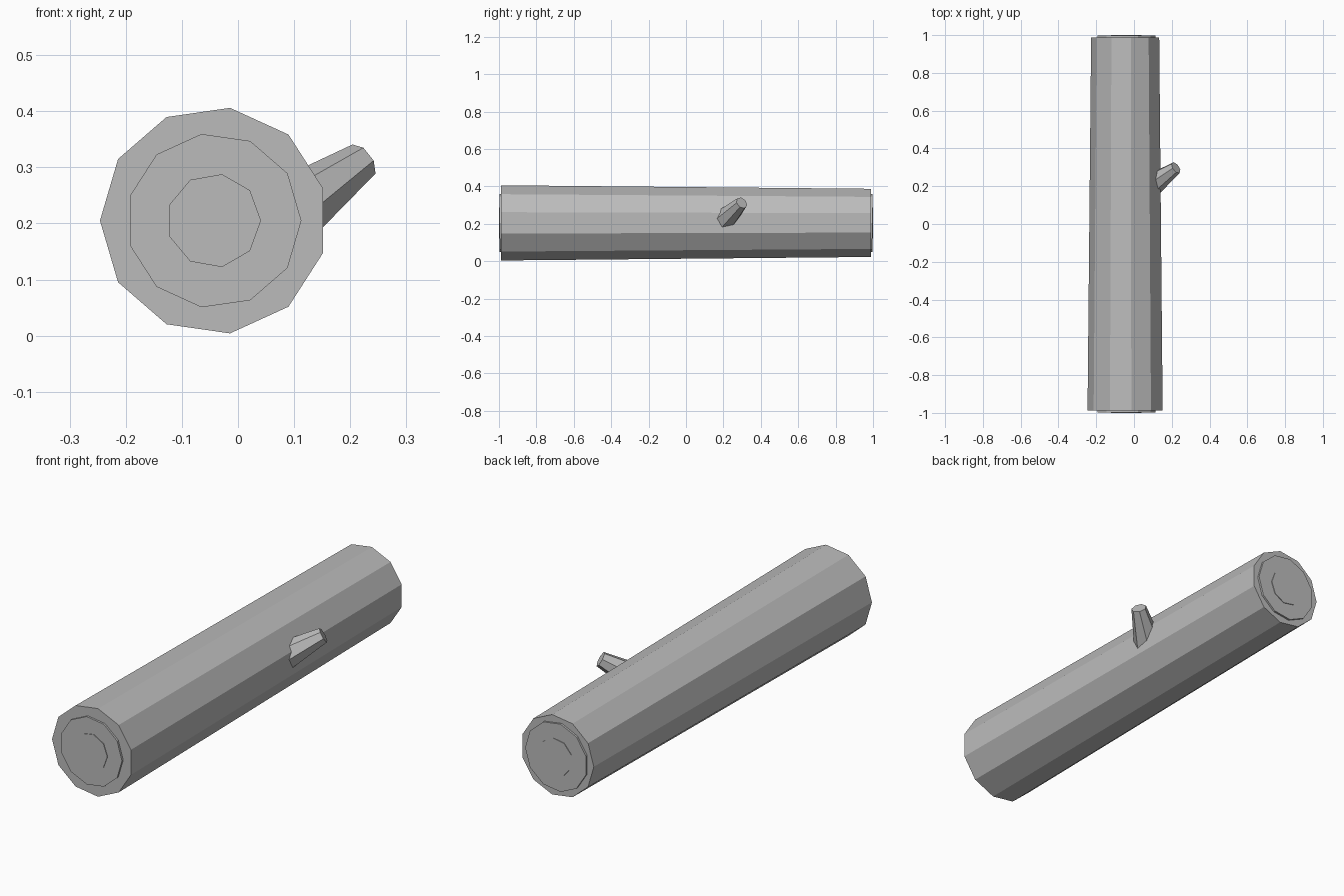
import bpy
import bmesh
from math import pi
from mathutils import Matrix, Vector

if "Cube" in bpy.data.objects:
    bpy.data.objects.remove(bpy.data.objects["Cube"], do_unlink=True)

grey = bpy.data.materials.new("wood grey")
grey.use_nodes = True
grey.diffuse_color = (0.5, 0.5, 0.5, 1)
grey.node_tree.nodes["Principled BSDF"].inputs["Base Color"].default_value = grey.diffuse_color


def tapered(name, start, end, r_start, r_end, sides, turn=0.0):
    """Flat-shaded tapered prism running from start to end."""
    start, end = Vector(start), Vector(end)
    axis = end - start
    bm = bmesh.new()
    bmesh.ops.create_cone(bm, cap_ends=True, segments=sides,
                          radius1=r_start, radius2=r_end, depth=axis.length)
    rot = axis.to_track_quat('Z', 'X' if abs(axis.normalized().y) < 0.9 else 'Y')
    if abs(axis.normalized().y) > 0.9:
        # Prisms along y: the first corner points up for turn = 0
        rot = Matrix.Rotation(-pi / 2, 4, 'X') @ Matrix.Rotation(-pi / 2, 4, 'Z')
    else:
        rot = rot.to_matrix().to_4x4()
    place = Matrix.Translation((start + end) / 2) @ rot @ Matrix.Rotation(turn, 4, 'Z')
    bmesh.ops.transform(bm, matrix=place, verts=bm.verts)
    mesh = bpy.data.meshes.new(name)
    bm.to_mesh(mesh)
    bm.free()
    mesh.materials.append(grey)
    obj = bpy.data.objects.new(name, mesh)
    bpy.context.collection.objects.link(obj)
    return obj


CX, CZ = -0.043, 0.205

# Trunk, slightly thinner at the back, corner pointing down
tapered("log_trunk", (CX, -0.988, CZ), (CX, 0.988, CZ), 0.203, 0.184, 11, pi)

# Raised growth rings, corner pointing up, showing at both ends
tapered("outer_growth_ring", (CX, -0.997, CZ), (CX, 0.997, CZ), 0.156, 0.156, 11)
tapered("inner_growth_ring", (CX, -1.0, CZ), (CX, 1.0, CZ), 0.084, 0.084, 9)

# Branch stub
tip = Vector((0.222, 0.298, 0.312))
direction = Vector((0.7, 0.5, 0.5)).normalized()
tapered("branch_stub", tip - direction * 0.19, tip, 0.064, 0.034, 7)
